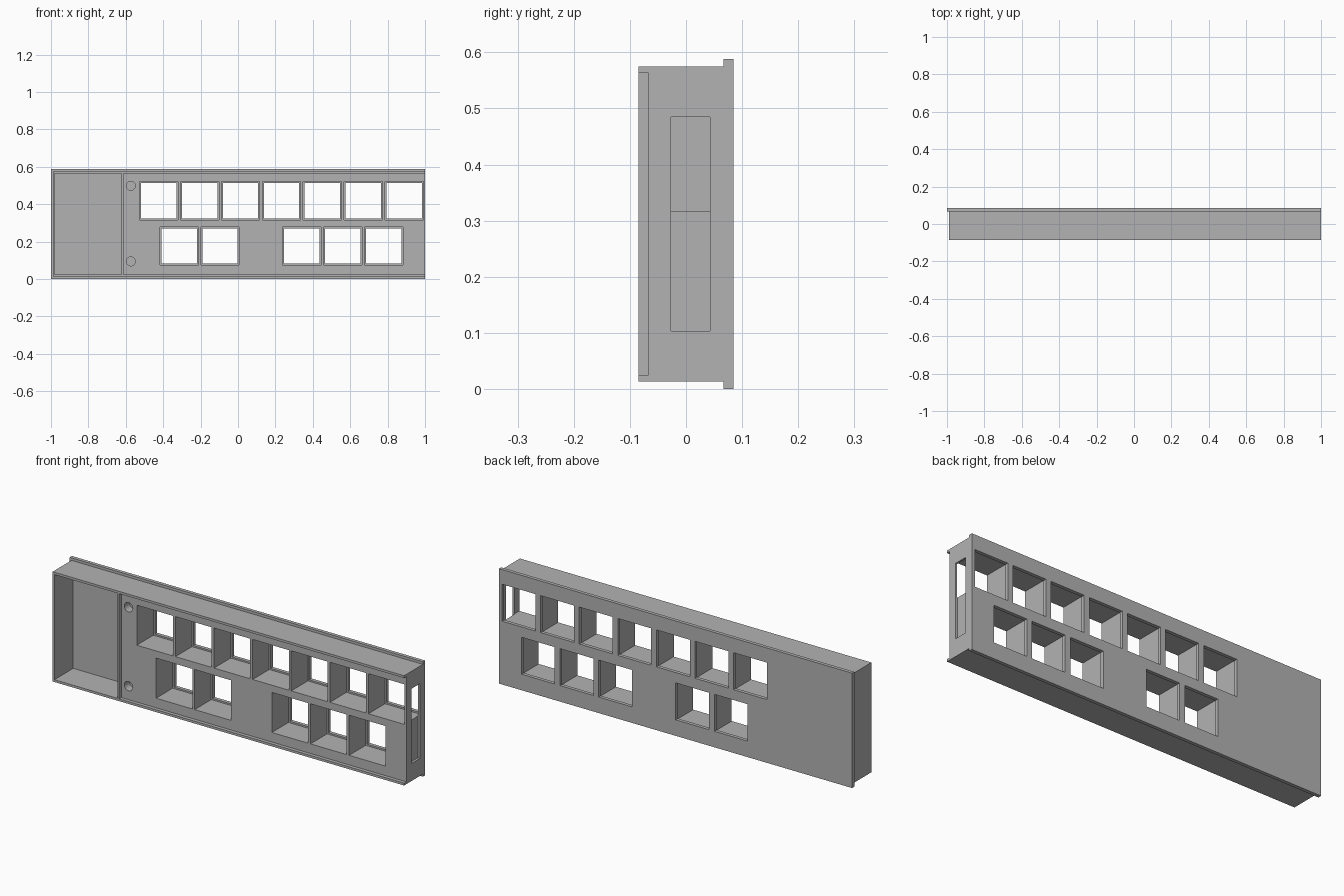
import bpy
import bmesh
from math import radians
from mathutils import Matrix, Vector

default = bpy.data.objects.get("Cube")
if default:
    bpy.data.objects.remove(default, do_unlink=True)

grey = bpy.data.materials.new("plain grey")
grey.use_nodes = True
color = (0.45, 0.45, 0.45, 1)
grey.diffuse_color = color
grey.node_tree.nodes["Principled BSDF"].inputs["Base Color"].default_value = color


def add_box(bm, x, y, z):
    """Box from (min, max) pairs."""
    lo, hi = Vector((x[0], y[0], z[0])), Vector((x[1], y[1], z[1]))
    size = Matrix.Diagonal((*(hi - lo), 1))
    bmesh.ops.create_cube(bm, size=1, matrix=Matrix.Translation((lo + hi) / 2) @ size)


def add_pin(bm, x, z, radius, y):
    """Cylinder lying along y."""
    turn = Matrix.Rotation(radians(90), 4, "X")
    bmesh.ops.create_cone(bm, cap_ends=True, segments=32, radius1=radius, radius2=radius,
                          depth=y[1] - y[0],
                          matrix=Matrix.Translation((x, sum(y) / 2, z)) @ turn)


def finish(bm, name):
    mesh = bpy.data.meshes.new(name)
    bm.to_mesh(mesh)
    bm.free()
    obj = bpy.data.objects.new(name, mesh)
    mesh.materials.append(grey)
    bpy.context.collection.objects.link(obj)
    return obj


def combine(target, other, operation):
    """Apply a boolean and remove the helper."""
    mod = target.modifiers.new(operation, "BOOLEAN")
    mod.operation, mod.solver, mod.object = operation, "EXACT", other
    bpy.context.view_layer.objects.active = target
    bpy.ops.object.modifier_apply(modifier=mod.name)
    bpy.data.objects.remove(other, do_unlink=True)


FRONT, PANEL, FLOOR, BACK = -0.085, -0.067, 0.067, 0.085
LOW, HIGH = 0.025, 0.563          # inner edges of the rails
PITCH, WIDTH, LIP = 0.2186, 0.205, 0.008

# Lower-left corners of the square windows
windows = [(-0.526 + PITCH * i, 0.316) for i in range(7)]
windows += [(-0.417 + PITCH * i, 0.074) for i in (0, 1, 3, 4, 5)]

# Main body with the wider back plate
bm = bmesh.new()
add_box(bm, (-0.99, 1), (FRONT, 0.075), (0.013, 0.575))
housing = finish(bm, "housing")
bm = bmesh.new()
add_box(bm, (-1, 1), (FLOOR, BACK), (0, 0.588))
combine(housing, finish(bm, "back_plate"), "UNION")

# Shallow front channel, open at the left end, for a sliding cover
bm = bmesh.new()
add_box(bm, (-0.613, 1.1), (FRONT - 0.1, PANEL), (LOW, HIGH))
combine(housing, finish(bm, "channel_cutter"), "DIFFERENCE")

# Deep compartment, window wells and blind pin holes
bm = bmesh.new()
add_box(bm, (-0.98, -0.624), (FRONT - 0.1, FLOOR), (LOW, HIGH))
for x, z in windows:
    add_box(bm, (x, x + WIDTH), (FRONT - 0.1, FLOOR), (z, z + WIDTH))
for z in (0.094, 0.498):
    add_pin(bm, -0.573, z, 0.024, (FRONT - 0.1, -0.025))
combine(housing, finish(bm, "well_cutter"), "DIFFERENCE")

# Smaller openings through the back plate, and the slot in the end wall
bm = bmesh.new()
for x, z in windows:
    add_box(bm, (x + LIP, x + WIDTH - LIP), (0.05, BACK + 0.1), (z + LIP, z + WIDTH - LIP))
add_box(bm, (0.988, 1.1), (-0.027, 0.043), (0.103, 0.485))
combine(housing, finish(bm, "opening_cutter"), "DIFFERENCE")

# Smooth pin holes, sharp corners
bpy.ops.object.select_all(action="DESELECT")
housing.select_set(True)
bpy.context.view_layer.objects.active = housing
bpy.ops.object.shade_smooth_by_angle(angle=radians(30))
